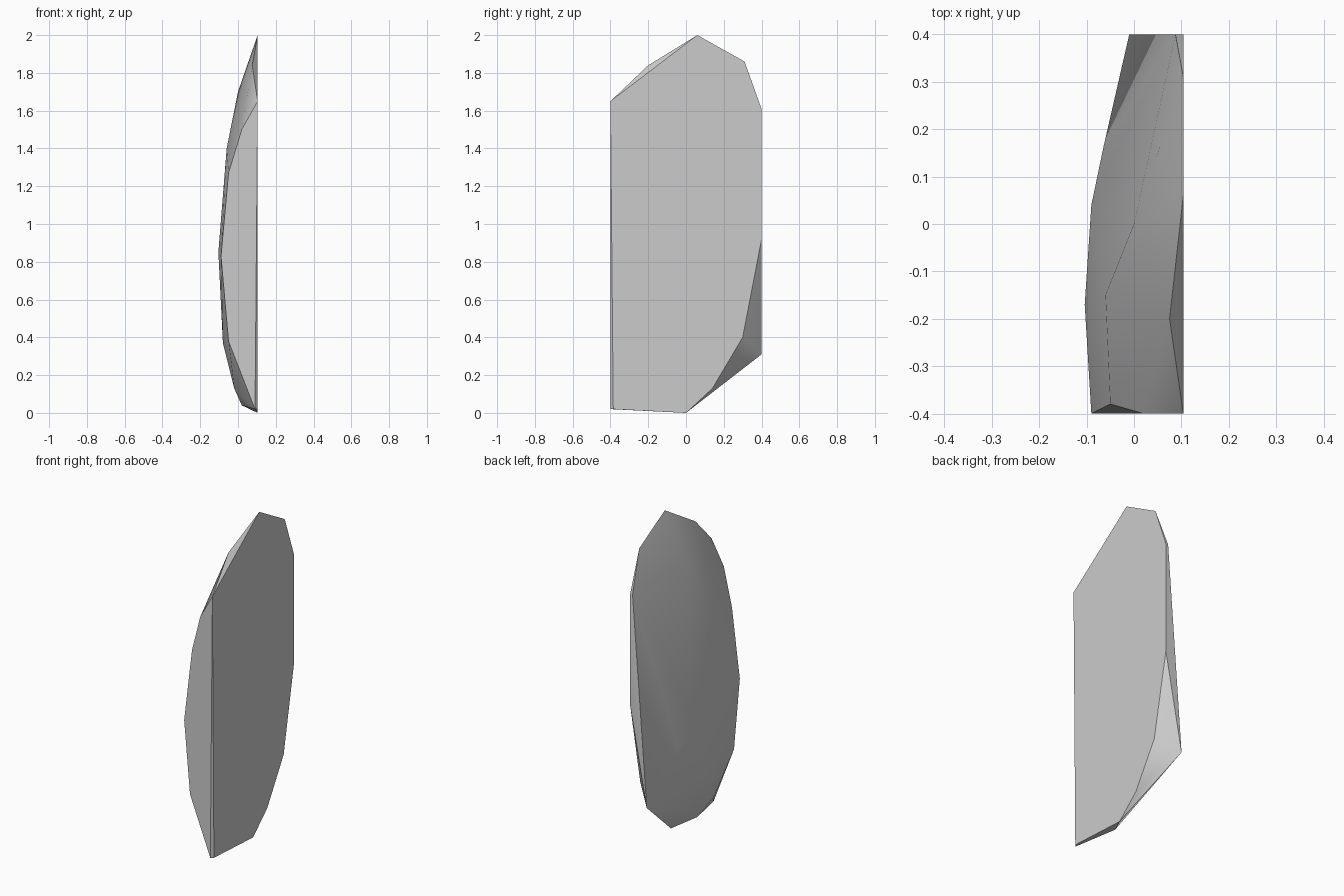
import bpy
import bmesh
import math

cube = bpy.data.objects.get("Cube")
if cube:
    bpy.data.objects.remove(cube, do_unlink=True)


def make_material(name, colour):
    """One flat colour for the viewport and the render."""
    material = bpy.data.materials.new(name)
    material.use_nodes = True
    material.diffuse_color = colour
    shader = material.node_tree.nodes["Principled BSDF"]
    shader.inputs["Base Color"].default_value = colour
    shader.inputs["Roughness"].default_value = 0.9
    return material


def make_hull(name, points, material):
    """Wrap the points in a convex shell and merge its coplanar faces."""
    bm = bmesh.new()
    for point in points:
        bm.verts.new(point)
    result = bmesh.ops.convex_hull(bm, input=bm.verts[:])
    spare = {item for item in result["geom_interior"] + result["geom_unused"]
             if isinstance(item, bmesh.types.BMVert)}
    bmesh.ops.delete(bm, geom=list(spare), context="VERTS")
    bmesh.ops.dissolve_limit(bm, angle_limit=math.radians(1),
                             verts=bm.verts[:], edges=bm.edges[:])
    bmesh.ops.recalc_face_normals(bm, faces=bm.faces[:])
    mesh = bpy.data.meshes.new(name)
    bm.to_mesh(mesh)
    bm.free()
    mesh.materials.append(material)
    shard = bpy.data.objects.new(name, mesh)
    bpy.context.collection.objects.link(shard)
    return shard


# Flat split side: outline in y and z
FLAT_X = 0.104
flat_side = [(-0.4, 1.65), (0.06, 2), (0.31, 1.86), (0.4, 1.61), (0.4, 0.92),
             (0.3, 0.4), (0.14, 0.13), (0, 0), (-0.385, 0.02)]

# Narrow front side: curved edge in x and z
FRONT_Y = -0.4
front_side = [(0.02, 1.5), (-0.09, 0.83), (-0.05, 0.38), (0.09, 0.02)]

# Rounded outer side, from the tip down to the base
outer_side = [(0.075, -0.2, 1.84), (0, 0, 1.7), (-0.05, -0.38, 1.27),
              (-0.06, -0.15, 1.4), (-0.104, -0.17, 0.85), (-0.09, 0.04, 0.7),
              (-0.065, 0.16, 0.6), (-0.08, -0.1, 0.37), (-0.02, -0.24, 0.13),
              (0.02, -0.14, 0.04)]

# Back corners: the chipped lower one and the thin upper one
back_side = [(-0.01, 0.4, 0.31), (0.0875, 0.4, 1.61)]

points = [(FLAT_X, y, z) for y, z in flat_side]
points += [(x, FRONT_Y, z) for x, z in front_side]
points += outer_side + back_side

stone = make_material("stone grey", (0.6, 0.6, 0.6, 1))
shard = make_hull("stone_shard", points, stone)

# Smooth the rounded side and keep the broken edges sharp
bpy.ops.object.select_all(action="DESELECT")
shard.select_set(True)
bpy.context.view_layer.objects.active = shard
bpy.ops.object.shade_smooth_by_angle(angle=math.radians(32))
